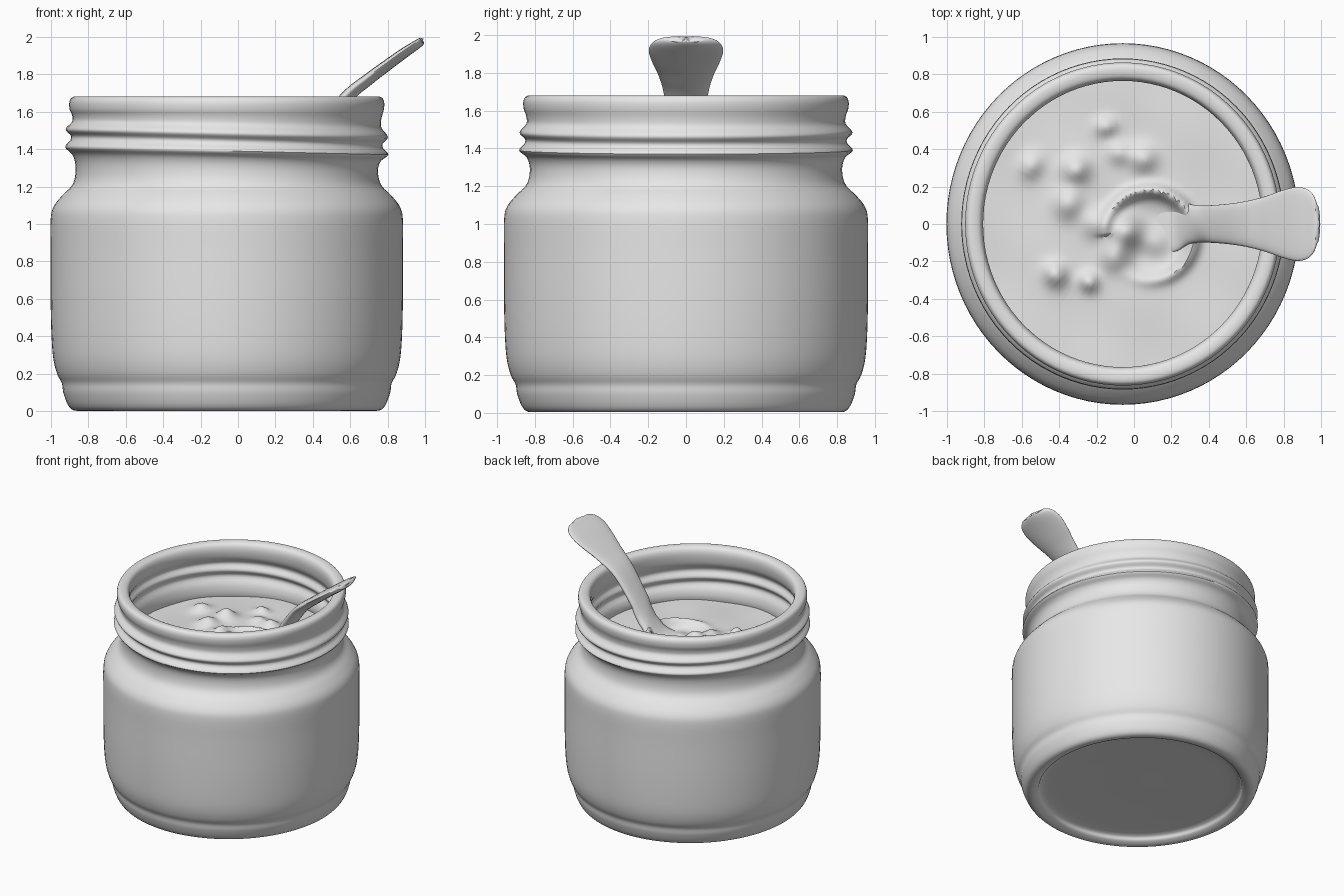
import bpy, bmesh, math
from mathutils import Vector

cube = bpy.data.objects.get("Cube")
if cube:
    bpy.data.objects.remove(cube)

CENTRE_X = -0.06
STRETCH_Y = 1.025

grey = bpy.data.materials.new("plain_grey")
grey.use_nodes = True
grey.diffuse_color = (0.8, 0.8, 0.8, 1)
grey.node_tree.nodes["Principled BSDF"].inputs["Base Color"].default_value = (0.8, 0.8, 0.8, 1)


def smooth_path(points, steps):
    """Catmull-Rom curve through the given points."""
    pts = [Vector(p) for p in points]
    pts = [pts[0]] + pts + [pts[-1]]
    out = []
    for a, b, c, d in zip(pts, pts[1:], pts[2:], pts[3:]):
        for i in range(steps):
            t = i / steps
            out.append(0.5 * (2 * b + (c - a) * t + (2 * a - 5 * b + 4 * c - d) * t ** 2
                              + (3 * b - a - 3 * c + d) * t ** 3))
    return out + [pts[-1]]


def skin(name, rings, caps=False):
    """Join equal rings of points into one smooth surface."""
    bm = bmesh.new()
    loops = [[bm.verts.new(p) for p in ring] for ring in rings]
    n = len(loops[0])
    for lo, hi in zip(loops, loops[1:]):
        for i in range(n):
            j = (i + 1) % n
            bm.faces.new((lo[i], lo[j], hi[j], hi[i]))
    if caps:
        bm.faces.new(loops[0])
        bm.faces.new(loops[-1])
    bmesh.ops.remove_doubles(bm, verts=bm.verts, dist=0.0002)
    bmesh.ops.recalc_face_normals(bm, faces=bm.faces)
    mesh = bpy.data.meshes.new(name)
    bm.to_mesh(mesh)
    bm.free()
    mesh.materials.append(grey)
    obj = bpy.data.objects.new(name, mesh)
    bpy.context.collection.objects.link(obj)
    bpy.ops.object.select_all(action="DESELECT")
    obj.select_set(True)
    bpy.context.view_layer.objects.active = obj
    bpy.ops.object.shade_smooth_by_angle(angle=math.radians(50))
    return obj


def lathe(name, profile, lift, segments=96):
    """Revolve (radius, z) points; lift gives an extra height at each point."""
    rings = []
    for r, z in profile:
        ring = []
        for i in range(segments):
            a = math.tau * i / segments
            x, y = CENTRE_X + r * math.cos(a), STRETCH_Y * r * math.sin(a)
            ring.append((x, y, z + lift(x, y, z, a)))
        rings.append(ring)
    return skin(name, rings)


# Jar: recessed base, body, shoulder, threaded neck, rim and inner wall
jar_profile = [
    (0, 0.06), (0.4, 0.06), (0.7, 0.055), (0.75, 0.02), (0.79, 0.004), (0.825, 0.01),
    (0.85, 0.04), (0.872, 0.10), (0.88, 0.15), (0.905, 0.20), (0.925, 0.28), (0.935, 0.4),
    (0.94, 0.6), (0.94, 0.85), (0.94, 1.02), (0.925, 1.09), (0.88, 1.15), (0.83, 1.20),
    (0.81, 1.25), (0.808, 1.31), (0.825, 1.355), (0.862, 1.39), (0.835, 1.425),
    (0.832, 1.45), (0.86, 1.485), (0.825, 1.53), (0.825, 1.57), (0.838, 1.61),
    (0.84, 1.65), (0.825, 1.676), (0.79, 1.68), (0.758, 1.665), (0.745, 1.62),
    (0.755, 1.55), (0.785, 1.49), (0.76, 1.44), (0.785, 1.39), (0.755, 1.33),
    (0.75, 1.25), (0.8, 1.13), (0.86, 1.0), (0.86, 0.3), (0.7, 0.14), (0, 0.13)]


def thread_tilt(x, y, z, a):
    weight = max(0, 1 - ((z - 1.44) / 0.17) ** 2)
    return -0.022 * math.cos(a) * weight


lathe("jar", smooth_path(jar_profile, 4), thread_tilt)

# Contents: a lumpy filling, scooped out around the spoon bowl
lumps = [(-0.55, 0.31, 0.05, 0.06), (-0.31, 0.29, 0.07, 0.07), (0.05, 0.35, 0.06, 0.07),
         (-0.15, 0.52, 0.05, 0.05), (-0.42, -0.27, 0.07, 0.06), (-0.24, -0.31, 0.06, 0.05),
         (-0.35, 0.11, 0.06, 0.08), (-0.04, -0.04, 0.12, 0.09), (-0.1, -0.17, 0.06, 0.08),
         (-0.08, 0.38, 0.04, 0.06), (-0.2, 0.0, 0.05, 0.08), (0.12, -0.1, 0.04, 0.08)]


def filling_height(x, y, z, a):
    if z < 1.2:
        return 0
    h = 0.006 * math.sin(9 * x + 4 * y) * math.cos(8 * y - 3 * x)
    for lx, ly, high, wide in lumps:
        h += high * math.exp(-((x - lx) ** 2 + (y - ly) ** 2) / wide ** 2)
    dx, dy = x - 0.08, y + 0.06
    d = math.hypot(dx, dy)
    facing = max(0, math.cos((math.atan2(dy, dx) - 0.9) / 2))
    h += 0.07 * facing * math.exp(-((d - 0.24) / 0.035) ** 2)
    return h - 0.05 * math.exp(-(d / 0.19) ** 4)


surface = [(0.78 * i / 48, 1.25) for i in range(49)]
lathe("filling", surface + [(0.78, 1.15), (0, 1.15)], filling_height)

# Spoon: (x, z, half width, half thickness) along the handle into the filling
spoon_path = smooth_path([
    (0.10, 1.19, 0.16, 0.02), (0.22, 1.21, 0.15, 0.03), (0.31, 1.28, 0.105, 0.04),
    (0.42, 1.45, 0.1, 0.04), (0.57, 1.665, 0.115, 0.035), (0.7, 1.775, 0.145, 0.032),
    (0.8, 1.85, 0.18, 0.03), (0.88, 1.908, 0.197, 0.028), (0.94, 1.948, 0.18, 0.025),
    (0.972, 1.97, 0.135, 0.022), (0.985, 1.979, 0.07, 0.016), (0.987, 1.98, 0.01, 0.006)], 5)
sections = []
for k, (x, z, half_width, half_thick) in enumerate(spoon_path):
    before, after = spoon_path[max(k - 1, 0)], spoon_path[min(k + 1, len(spoon_path) - 1)]
    along = Vector((after[0] - before[0], 0, after[1] - before[1])).normalized()
    up = Vector((-along.z, 0, along.x))
    ring = []
    for i in range(32):
        a = math.tau * i / 32
        c, s = math.cos(a), math.sin(a)
        # slightly dished upper face
        dish = 0.012 * c * c if half_width > 0.1 else 0
        ring.append(Vector((x, 0, z)) + Vector((0, half_width * c, 0))
                    + up * (half_thick * s + dish))
    sections.append(ring)
skin("spoon", sections, caps=True)
